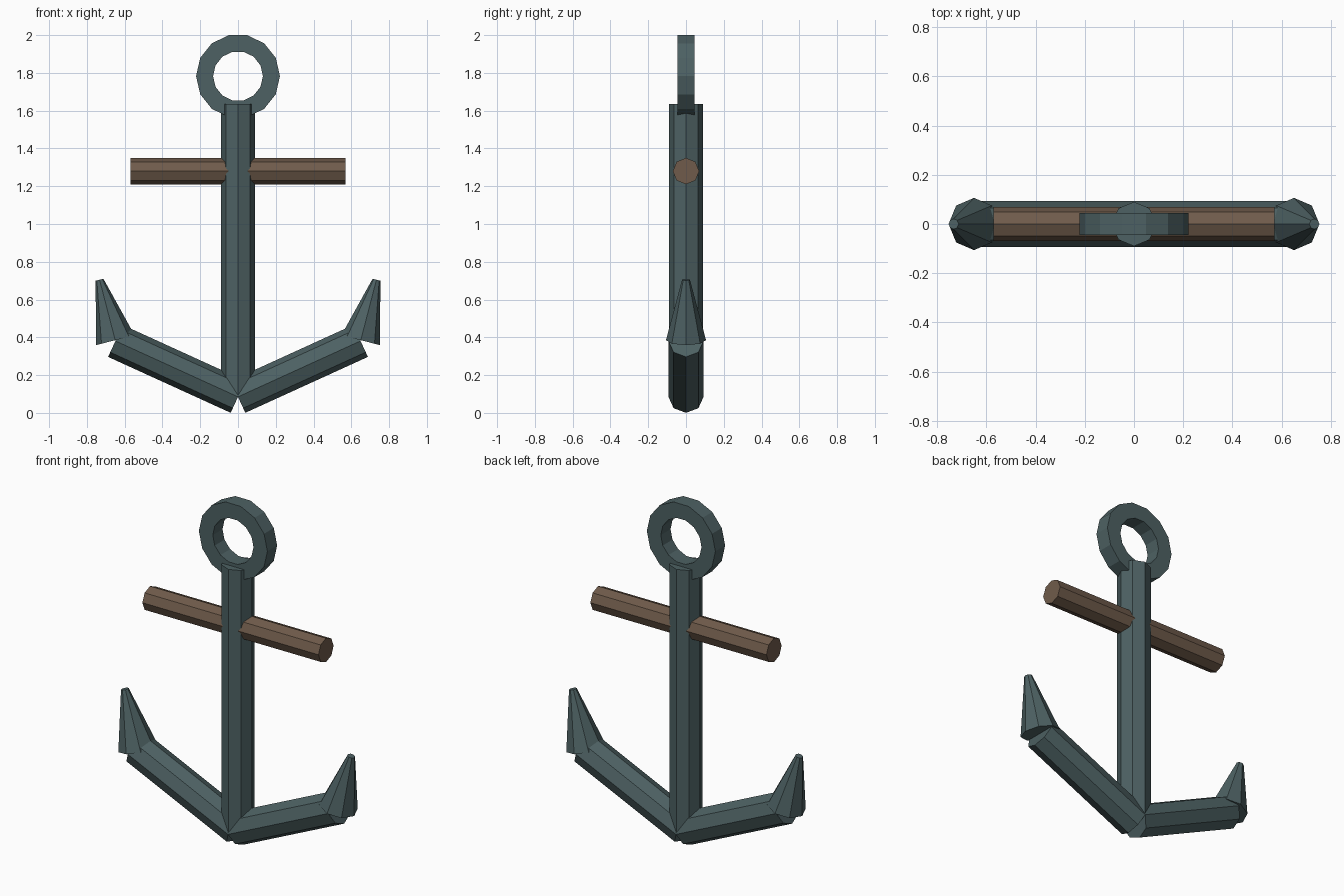
import bpy, bmesh
from math import pi, cos, sin
from mathutils import Vector, Matrix

if "Cube" in bpy.data.objects:
    bpy.data.objects.remove(bpy.data.objects["Cube"])


def material(name, rgb):
    m = bpy.data.materials.new(name)
    m.diffuse_color = (*rgb, 1)
    m.use_nodes = True
    m.node_tree.nodes["Principled BSDF"].inputs["Base Color"].default_value = m.diffuse_color
    return m


iron = material("dark_iron", (0.075, 0.12, 0.125))
wood = material("brown_wood", (0.16, 0.105, 0.07))


def add_object(name, bm, mat):
    bmesh.ops.recalc_face_normals(bm, faces=bm.faces)
    me = bpy.data.meshes.new(name)
    bm.to_mesh(me)
    bm.free()
    me.materials.append(mat)
    ob = bpy.data.objects.new(name, me)
    bpy.context.collection.objects.link(ob)
    return ob


def bar(name, start, end, r1, r2, mat, sides=8):
    """Flat-shaded prism or tapered bar in the XZ plane, with corners facing +-y."""
    a, b = Vector(start), Vector(end)
    axis = (b - a).normalized()
    v = Vector((0, 1, 0))
    u = v.cross(axis)
    bm = bmesh.new()
    loops = [[bm.verts.new(c + r * (u * cos(t) + v * sin(t)))
              for t in (2 * pi * i / sides for i in range(sides))]
             for c, r in ((a, r1), (b, r2))]
    for i in range(sides):
        j = (i + 1) % sides
        bm.faces.new((loops[0][i], loops[0][j], loops[1][j], loops[1][i]))
    for loop in loops:
        bm.faces.new(loop)
    return add_object(name, bm, mat)


# Central shank and wooden cross stock
bar("shank", (0, 0, 0.09), (0, 0, 1.635), 0.09, 0.09, iron)
bar("stock", (-0.57, 0, 1.28), (0.57, 0, 1.28), 0.07, 0.07, wood)

# Arms with tapered flukes, on both sides
for s, side in ((1, "right"), (-1, "left")):
    bar(side + "_arm", (0, 0, 0.085), (s * 0.649, 0, 0.381), 0.093, 0.093, iron)
    bar(side + "_fluke", (s * 0.65, 0, 0.385), (s * 0.733, 0, 0.705), 0.106, 0.021, iron)

# Ring: square section spun into 14 segments
bm = bmesh.new()
section = [bm.verts.new((0.177 + dx, dy, 0)) for dx, dy in
           ((-0.045, -0.045), (0.045, -0.045), (0.045, 0.045), (-0.045, 0.045))]
edges = [bm.edges.new((section[i], section[(i + 1) % 4])) for i in range(4)]
bmesh.ops.spin(bm, geom=section + edges, cent=(0, 0, 0), axis=(0, 1, 0),
               angle=2 * pi, steps=14, use_merge=False)
bmesh.ops.remove_doubles(bm, verts=bm.verts, dist=0.001)
bmesh.ops.transform(bm, matrix=Matrix.Translation((0, 0, 1.783)), verts=bm.verts)
add_object("ring", bm, iron)
